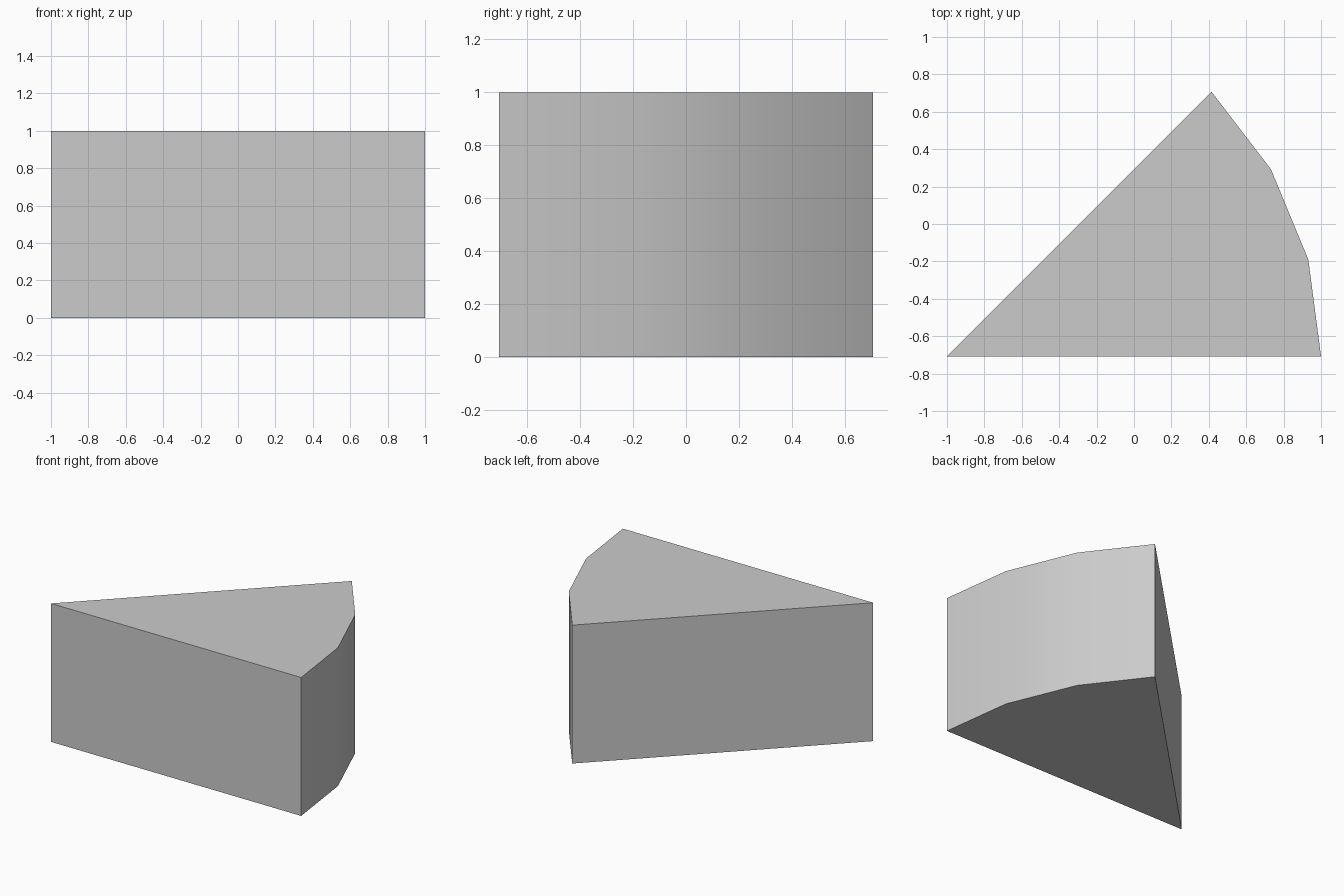
import bpy, bmesh
from math import sin, cos, radians

if "Cube" in bpy.data.objects:
    bpy.data.objects.remove(bpy.data.objects["Cube"])

RADIUS, HEIGHT, ANGLE, SEGMENTS = 2.0, 1.0, radians(45), 3

# Wedge profile: tip plus a 45 degree arc of three segments, centred on y = 0
tip = (-1.0, -RADIUS * sin(ANGLE) / 2)
profile = [tip]
for i in range(SEGMENTS + 1):
    a = ANGLE * i / SEGMENTS
    profile.append((tip[0] + RADIUS * cos(a), tip[1] + RADIUS * sin(a)))

# Extrude the profile upward into a solid slice
bm = bmesh.new()
base = bm.faces.new([bm.verts.new((x, y, 0)) for x, y in profile])
top = bmesh.ops.extrude_face_region(bm, geom=[base], use_keep_orig=True)
bmesh.ops.translate(bm, vec=(0, 0, HEIGHT),
                    verts=[v for v in top["geom"] if isinstance(v, bmesh.types.BMVert)])
bmesh.ops.recalc_face_normals(bm, faces=bm.faces)

mesh = bpy.data.meshes.new("wedge_slice")
bm.to_mesh(mesh)
bm.free()
wedge = bpy.data.objects.new("wedge_slice", mesh)
bpy.context.collection.objects.link(wedge)

# Smooth the curved rim, keep the other edges sharp
bpy.context.view_layer.objects.active = wedge
wedge.select_set(True)
bpy.ops.object.shade_smooth_by_angle(angle=radians(30))
